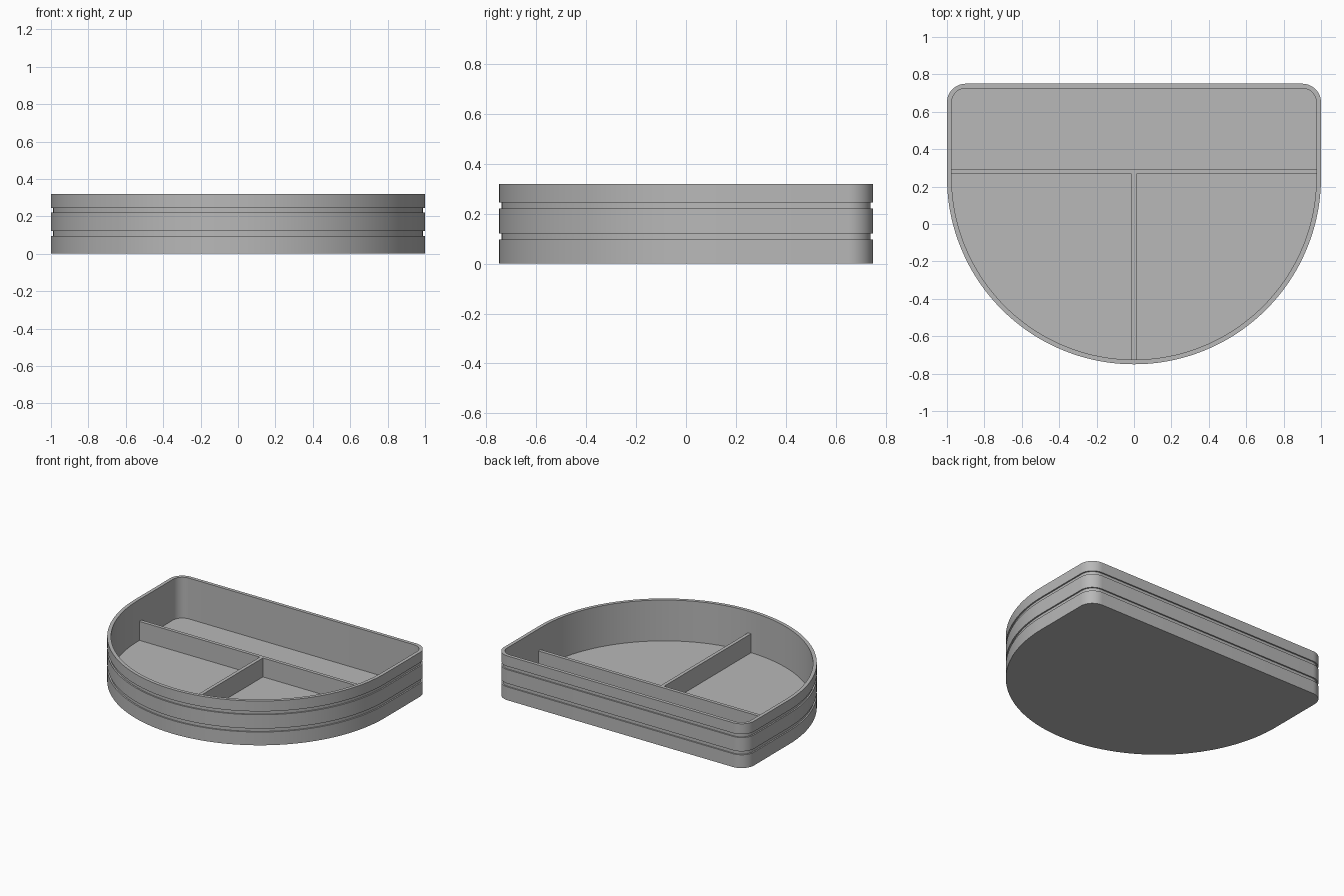
import bpy
import bmesh
import math

if "Cube" in bpy.data.objects:
    bpy.data.objects.remove(bpy.data.objects["Cube"], do_unlink=True)

HEIGHT = 0.32
WALL = 0.025
GROOVE = 0.01
BACK = 0.75
ARC_Y = 0.25      # centre of the round front
CORNER = 0.1      # radius of the back corners

grey = bpy.data.materials.new("plain grey")
grey.use_nodes = True
grey.diffuse_color = (0.48, 0.48, 0.48, 1)
grey.node_tree.nodes["Principled BSDF"].inputs["Base Color"].default_value = grey.diffuse_color


def arc(cx, cy, radius, start, end, steps):
    for i in range(steps + 1):
        a = math.radians(start + (end - start) * i / steps)
        yield cx + radius * math.cos(a), cy + radius * math.sin(a)


def outline(inset):
    """Half-round plan with rounded back corners, shrunk by inset."""
    c = CORNER
    pts = list(arc(0, ARC_Y, 1 - inset, 180, 360, 96))
    pts += arc(1 - c, BACK - c, c - inset, 0, 90, 12)
    pts += arc(c - 1, BACK - c, c - inset, 90, 180, 12)
    return pts


def finish(bm, name):
    bmesh.ops.recalc_face_normals(bm, faces=bm.faces)
    mesh = bpy.data.meshes.new(name)
    bm.to_mesh(mesh)
    bm.free()
    mesh.materials.append(grey)
    obj = bpy.data.objects.new(name, mesh)
    bpy.context.collection.objects.link(obj)
    return obj


def loft(name, profile):
    """Closed skin through rings given as (inset, height)."""
    bm = bmesh.new()
    rings = [[bm.verts.new((x, y, z)) for x, y in outline(inset)]
             for inset, z in profile]
    for low, high in zip(rings, rings[1:]):
        for i in range(len(low)):
            bm.faces.new((low[i - 1], low[i], high[i], high[i - 1]))
    bm.faces.new(rings[0])
    bm.faces.new(rings[-1])
    return finish(bm, name)


def box(name, x, y, z):
    bm = bmesh.new()
    bmesh.ops.create_cube(bm, size=1)
    for v in bm.verts:
        for axis, span in enumerate((x, y, z)):
            v.co[axis] = span[0] if v.co[axis] < 0 else span[1]
    return finish(bm, name)


# Tray shell: grooved outer wall, rim, inner wall and floor
profile = [(0, 0)]
for low, high in ((0.096, 0.121), (0.221, 0.245)):
    profile += [(0, low), (GROOVE, low), (GROOVE, high), (0, high)]
profile += [(0, HEIGHT), (WALL, HEIGHT), (WALL, WALL)]
tray = loft("tray_shell", profile)
bpy.ops.object.select_all(action="DESELECT")
tray.select_set(True)
bpy.context.view_layer.objects.active = tray
bpy.ops.object.shade_smooth_by_angle(angle=math.radians(30))

# Low dividers, ends sunk into the wall and floor
TOP = 0.162
box("cross_divider", (-0.983, 0.983), (0.267, 0.292), (0.012, TOP))
box("front_divider", (-0.0125, 0.0125), (-0.733, 0.267), (0.012, TOP))
